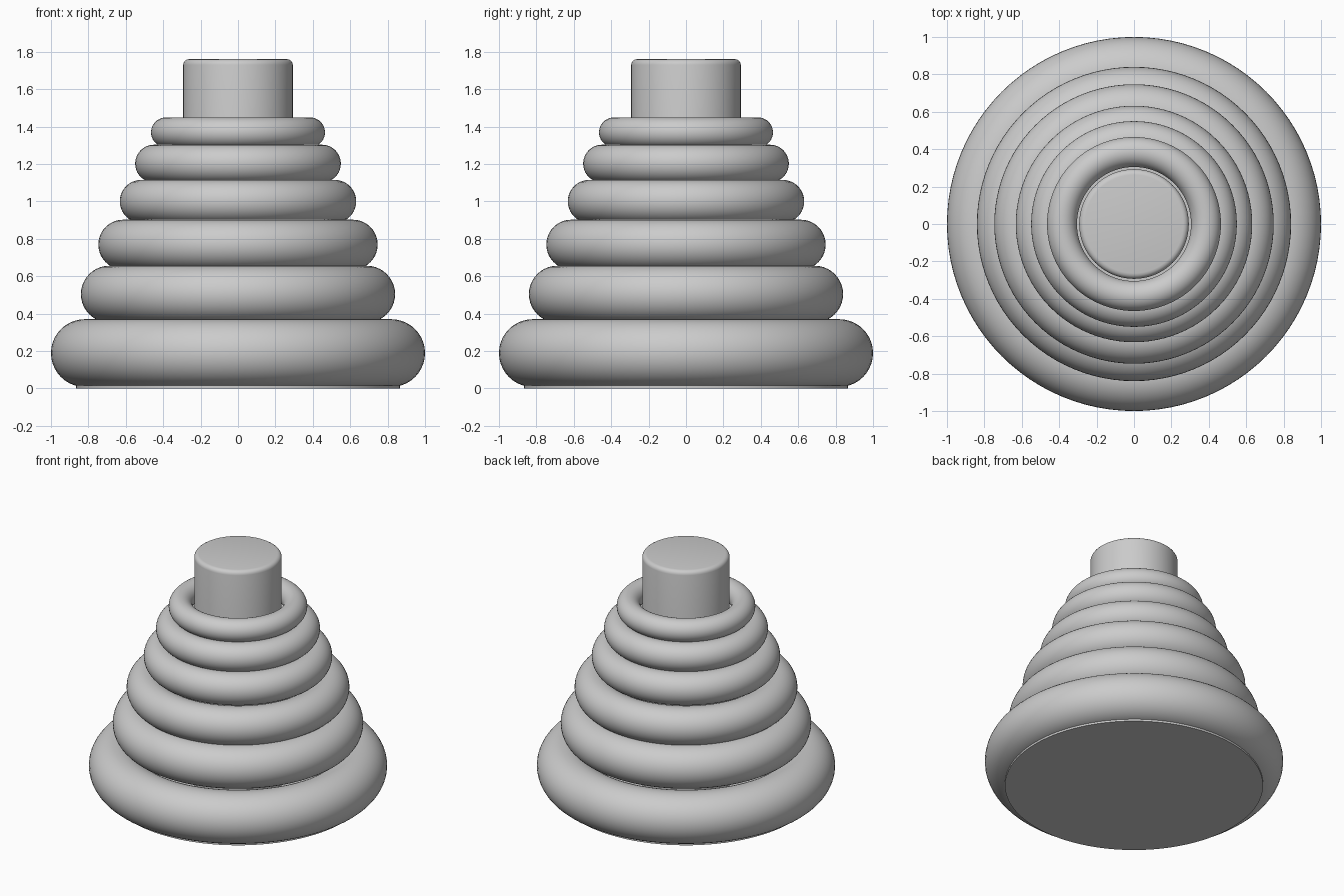
import bpy, math

if "Cube" in bpy.data.objects:
    bpy.data.objects.remove(bpy.data.objects["Cube"])

def cylinder(name, radius, z0, z1, bevel):
    bpy.ops.mesh.primitive_cylinder_add(vertices=96, radius=radius, depth=z1 - z0,
                                        location=(0, 0, (z0 + z1) / 2))
    ob = bpy.context.object
    ob.name = name
    if bevel:
        mod = ob.modifiers.new("rounded_rim", 'BEVEL')
        mod.width, mod.segments, mod.limit_method = bevel, 4, 'ANGLE'
        bpy.ops.object.modifier_apply(modifier=mod.name)
    bpy.ops.object.shade_smooth_by_angle(angle=math.radians(35))

def ring(name, outer, top, thick):
    bpy.ops.mesh.primitive_torus_add(major_segments=96, minor_segments=40,
                                     major_radius=outer - thick, minor_radius=thick,
                                     location=(0, 0, top - thick))
    bpy.context.object.name = name
    bpy.ops.object.shade_smooth()

# Thin base disc and central post
cylinder("base_disc", 0.865, 0.0, 0.02, 0)
cylinder("post", 0.293, 0.01, 1.76, 0.03)

# Stacked rings from largest to smallest: outer radius, top height, tube radius
rings = [(1.0, 0.37, 0.181), (0.84, 0.656, 0.152), (0.747, 0.902, 0.133),
         (0.632, 1.115, 0.115), (0.55, 1.303, 0.101), (0.465, 1.449, 0.08)]
for i, (outer, top, thick) in enumerate(rings, 1):
    ring(f"ring_{i}", outer, top, thick)
